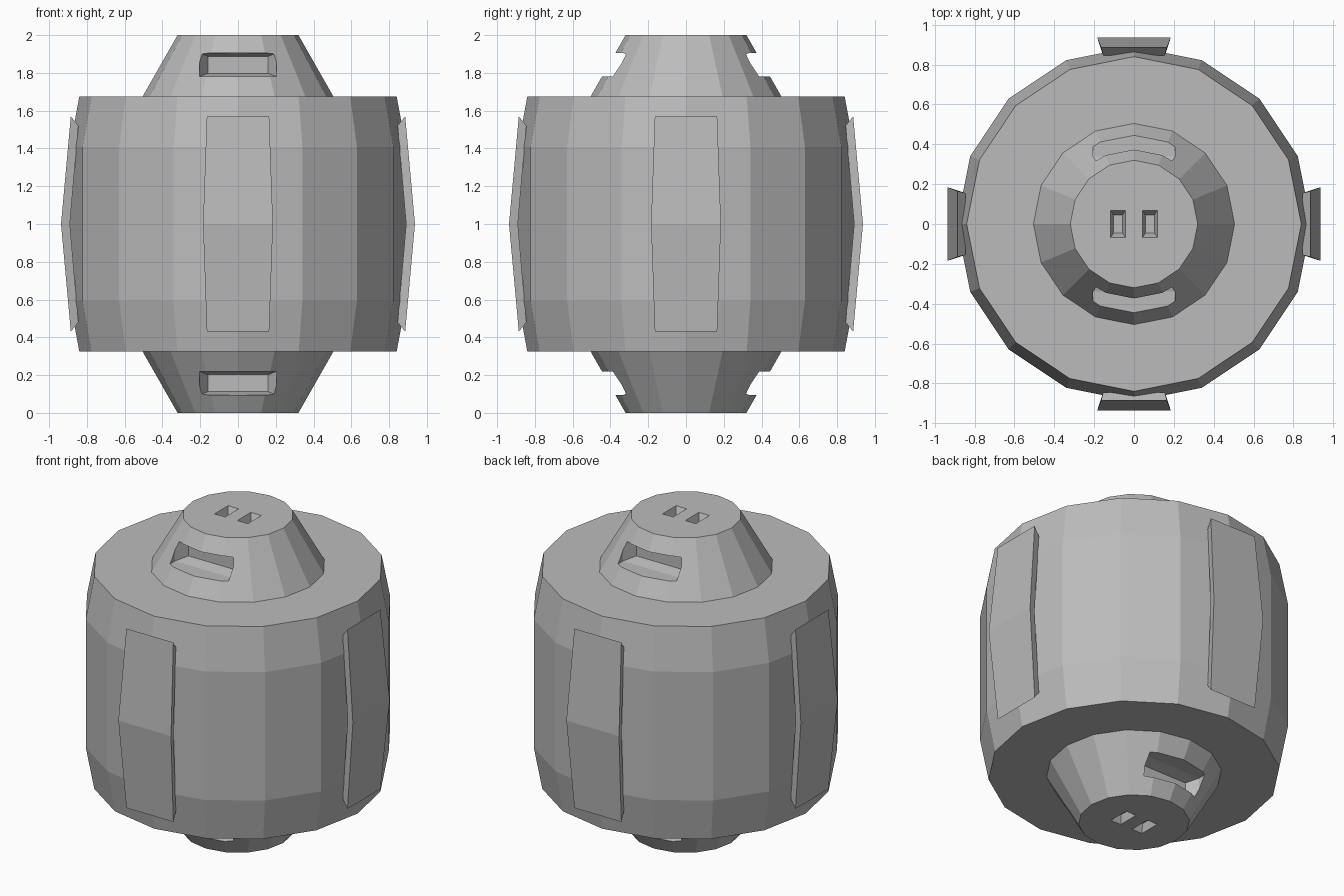
import bpy
import bmesh
import math
from mathutils import Matrix, Vector

if "Cube" in bpy.data.objects:
    bpy.data.objects.remove(bpy.data.objects["Cube"], do_unlink=True)

grey = bpy.data.materials.new("plain grey")
grey.use_nodes = True
grey.diffuse_color = (0.5, 0.5, 0.5, 1)
grey.node_tree.nodes["Principled BSDF"].inputs["Base Color"].default_value = (0.5, 0.5, 0.5, 1)


def loft(name, rings, matrix=Matrix()):
    """Join equal-length rings of points into a closed solid."""
    bm = bmesh.new()
    loops = [[bm.verts.new(Vector(p)) for p in ring] for ring in rings]
    for a, b in zip(loops, loops[1:]):
        for i in range(len(a)):
            j = (i + 1) % len(a)
            bm.faces.new((a[i], a[j], b[j], b[i]))
    bm.faces.new(loops[0])
    bm.faces.new(loops[-1])
    bm.transform(matrix)
    bmesh.ops.recalc_face_normals(bm, faces=bm.faces[:])
    mesh = bpy.data.meshes.new(name)
    bm.to_mesh(mesh)
    bm.free()
    mesh.materials.append(grey)
    obj = bpy.data.objects.new(name, mesh)
    bpy.context.collection.objects.link(obj)
    return obj


def circle(r, z, sides=16):
    step = math.tau / sides
    return [(r * math.cos(i * step), r * math.sin(i * step), z) for i in range(sides)]


def rect(w, h, d):
    """Rectangle with half sizes w and h at height d."""
    return [(-w, -h, d), (w, -h, d), (w, h, d), (-w, h, d)]


# Drum with a tapered end cone at top and bottom
half = [(0.32, 1.0), (0.505, 0.675), (0.84, 0.675), (0.89, 0.408)]
profile = [(r, 1 + z) for r, z in half] + [(r, 1 - z) for r, z in reversed(half)]
drum = loft("drum", [circle(r, z) for r, z in profile])

# Recesses in the cones and twin slots in the end caps
cutters = []
for end in (1, -1):
    for turn in (0, math.pi):
        place = (Matrix.Translation((0, 0, 1 + end * 0.843))
                 @ Matrix.Rotation(turn, 4, "Z") @ Matrix.Rotation(math.pi / 2, 4, "X"))
        cutters.append(loft("recess_cutter", [rect(0.205, 0.063, 0.6), rect(0.205, 0.063, 0.34),
                                              rect(0.16, 0.045, 0.27)], place))
    for x in (-0.08, 0.08):
        place = Matrix.Translation((x, 0, 1 + end)) @ Matrix.Scale(end, 4, (0, 0, 1))
        cutters.append(loft("slot_cutter", [rect(0.037, 0.068, 0.02), rect(0.037, 0.068, 0),
                                            rect(0.022, 0.045, -0.05)], place))

bpy.context.view_layer.objects.active = drum
for cutter in cutters:
    cutter.hide_render = True
    cut = drum.modifiers.new("cut", "BOOLEAN")
    cut.operation = "DIFFERENCE"
    cut.solver = "EXACT"
    cut.object = cutter
    bpy.ops.object.modifier_apply(modifier=cut.name)
    bpy.data.objects.remove(cutter, do_unlink=True)

# Four bowed side panels that flare outwards
panel_names = ["front_panel", "left_panel", "back_panel", "right_panel"]
for i, name in enumerate(panel_names):
    sections = []
    for side in (-1, 0, 1):
        if side:
            outer, inner = (0.165, -0.885, 0.57), (0.155, -0.845, 0.52)
        else:
            outer, inner = (0.185, -0.937, 0), (0.17, -0.89, 0)
        sections.append([(s * w, y, 1 + side * z) for s, (w, y, z) in
                         ((-1, outer), (1, outer), (1, inner), (-1, inner))])
    loft(name, sections, Matrix.Rotation(i * math.pi / 2, 4, "Z"))
